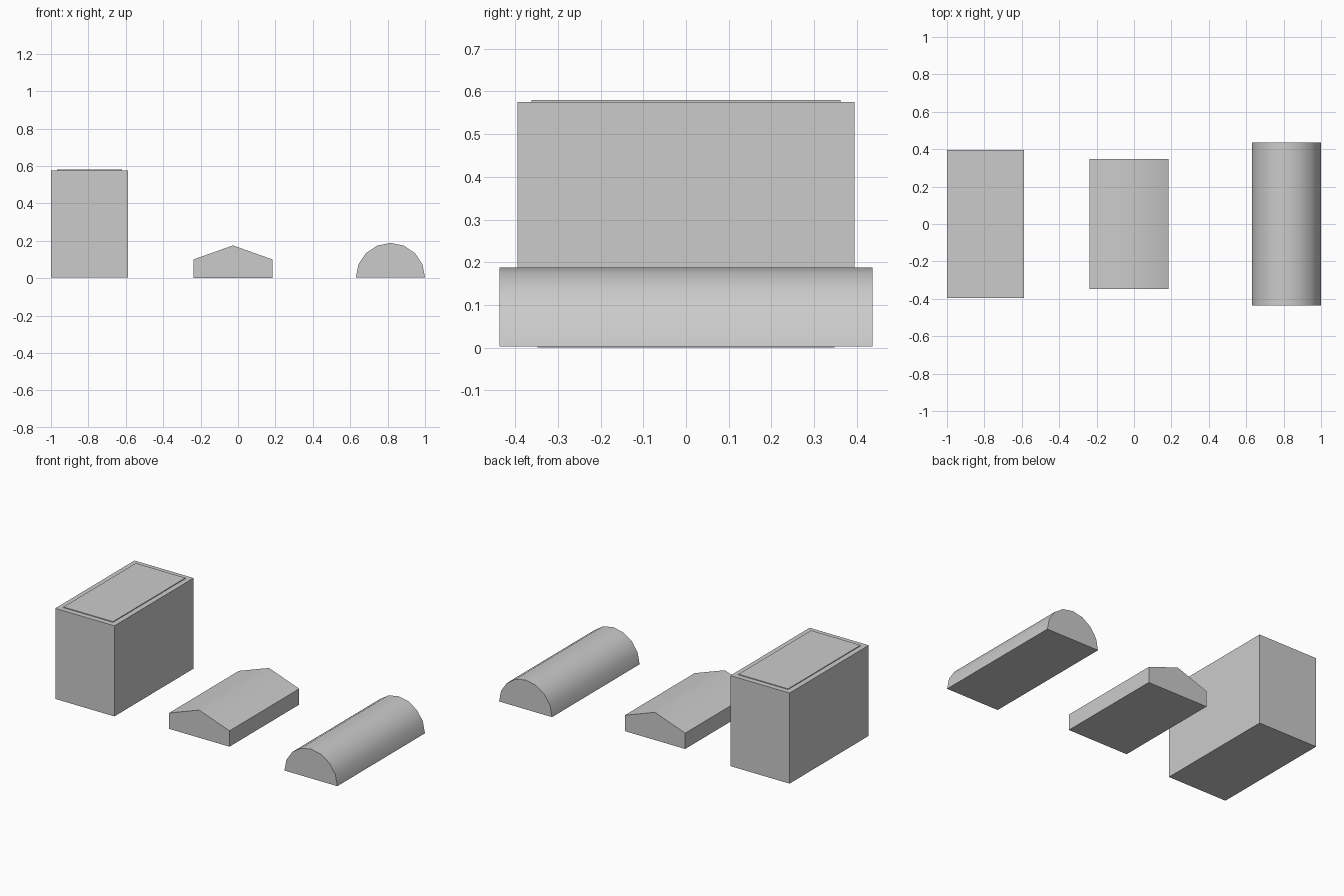
import bpy, bmesh, math
from mathutils import Vector

cube = bpy.data.objects.get("Cube")
if cube:
    bpy.data.objects.remove(cube, do_unlink=True)

# Single matte grey
grey = bpy.data.materials.new("light_grey")
grey.use_nodes = True
colour = (0.6, 0.6, 0.6, 1)
grey.diffuse_color = colour
grey.node_tree.nodes["Principled BSDF"].inputs["Base Color"].default_value = colour


def prism(name, profile, half_depth, panel=None):
    """Extrude an x-z profile along y; optionally raise an inset panel on top."""
    bm = bmesh.new()
    face = bm.faces.new([bm.verts.new((x, -half_depth, z)) for x, z in profile])
    ext = bmesh.ops.extrude_face_region(bm, geom=[face])
    moved = [g for g in ext["geom"] if isinstance(g, bmesh.types.BMVert)]
    bmesh.ops.translate(bm, vec=Vector((0, 2 * half_depth, 0)), verts=moved)
    bmesh.ops.recalc_face_normals(bm, faces=bm.faces)
    if panel:
        margin, height = panel
        top = max(bm.faces, key=lambda f: f.calc_center_median().z)
        bmesh.ops.inset_region(bm, faces=[top], thickness=margin)
        lid = bmesh.ops.extrude_discrete_faces(bm, faces=[top])["faces"][0]
        rim = list(lid.verts)
        base = [bm.verts.new(v.co) for v in rim]
        for v in rim:
            v.co.z += height
        for i in range(len(rim)):
            j = (i + 1) % len(rim)
            bm.faces.new((base[i], base[j], rim[j], rim[i]))
        bmesh.ops.remove_doubles(bm, verts=bm.verts, dist=0.0005)
        bmesh.ops.recalc_face_normals(bm, faces=bm.faces)
    mesh = bpy.data.meshes.new(name)
    bm.to_mesh(mesh)
    bm.free()
    mesh.materials.append(grey)
    obj = bpy.data.objects.new(name, mesh)
    bpy.context.collection.objects.link(obj)
    bpy.ops.object.select_all(action="DESELECT")
    obj.select_set(True)
    bpy.context.view_layer.objects.active = obj
    bpy.ops.object.shade_smooth_by_angle(angle=math.radians(45))
    return obj


base_z = 0.003

# Tall block with a thin raised panel on its top
prism("box_block", [(-1, base_z), (-0.587, base_z), (-0.587, 0.575), (-1, 0.575)],
      0.395, panel=(0.047, 0.005))

# Low block with a pitched top
prism("gable_block", [(-0.238, 0), (0.184, 0), (0.184, 0.1), (-0.027, 0.175), (-0.238, 0.1)],
      0.348)

# Half-round block
radius, steps = 0.185, 8
arc = [(0.815 + radius * math.cos(math.pi * i / steps),
        base_z + radius * math.sin(math.pi * i / steps)) for i in range(steps + 1)]
prism("half_round_block", arc, 0.437)
